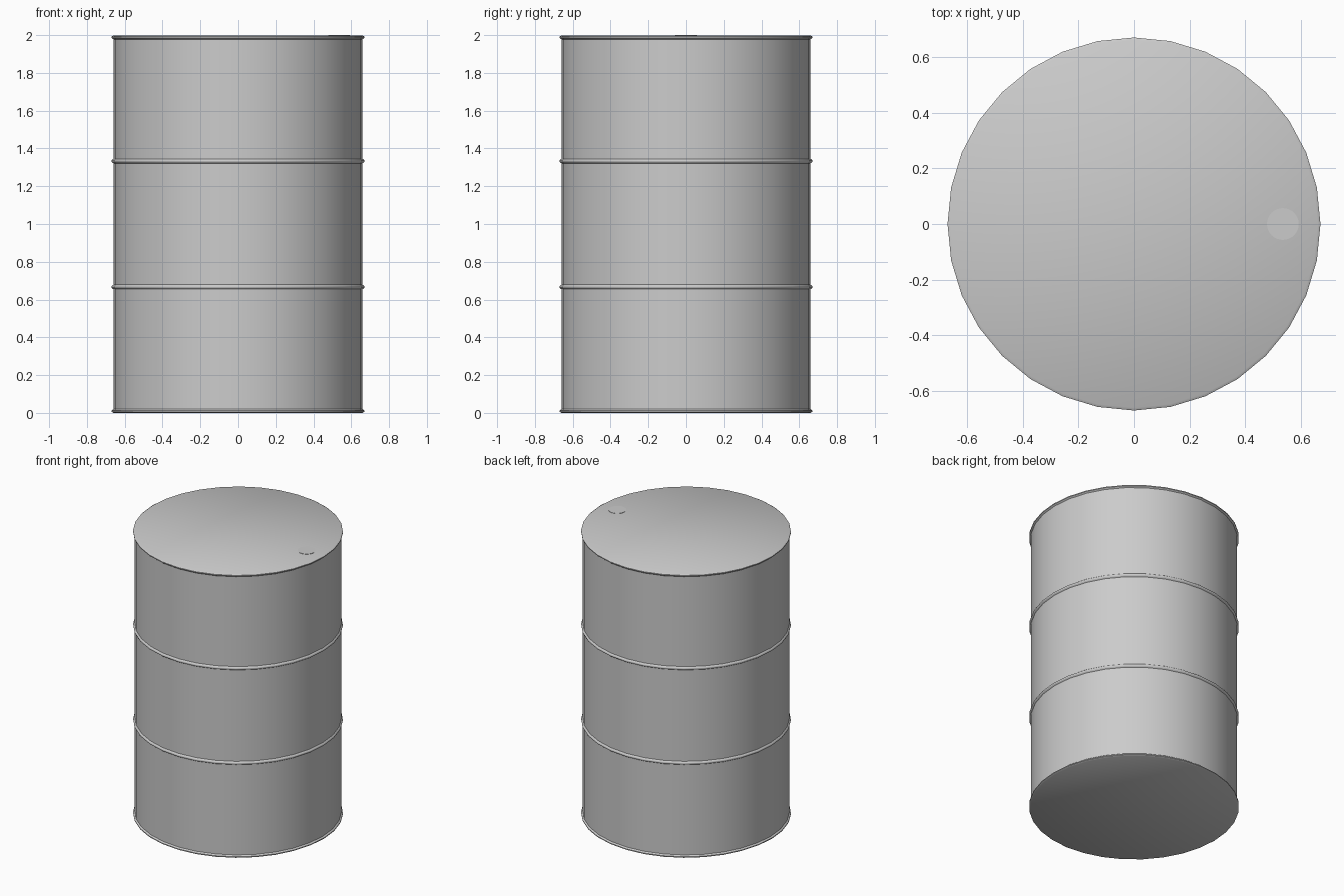
import bpy, bmesh
from math import sin, cos, pi, radians

if "Cube" in bpy.data.objects:
    bpy.data.objects.remove(bpy.data.objects["Cube"])


def lathe(name, profile, sides, center=(0, 0), angle=50):
    """Revolve an open (radius, z) profile about z and cap both ends."""
    bm = bmesh.new()
    rings = [[bm.verts.new((center[0] + r * cos(2 * pi * i / sides),
                            center[1] + r * sin(2 * pi * i / sides), z))
              for i in range(sides)] for r, z in profile]
    for a, b in zip(rings, rings[1:]):
        for i in range(sides):
            j = (i + 1) % sides
            bm.faces.new((a[i], a[j], b[j], b[i]))
    bm.faces.new(rings[0][::-1])
    bm.faces.new(rings[-1])
    mesh = bpy.data.meshes.new(name)
    bm.to_mesh(mesh)
    bm.free()
    obj = bpy.data.objects.new(name, mesh)
    bpy.context.collection.objects.link(obj)
    bpy.context.view_layer.objects.active = obj
    obj.select_set(True)
    bpy.ops.object.shade_smooth_by_angle(angle=radians(angle))
    obj.select_set(False)
    return obj


R, BULGE, H = 0.66, 0.67, 1.998


def bead(z):
    """Raised rolling hoop around the shell."""
    return [(R, z - 0.012), (BULGE - 0.002, z - 0.006), (BULGE, z),
            (BULGE - 0.002, z + 0.006), (R, z + 0.012)]


# Drum shell with rolled rims at both ends and two hoops
bottom_rim = [(R, 0), (BULGE, 0.006), (BULGE, 0.012), (R, 0.02)]
top_rim = [(r, H - z) for r, z in reversed(bottom_rim)]
lathe("drum_body", bottom_rim + bead(2 / 3) + bead(4 / 3) + top_rim, 32)

# Thin filler cap on the lid
lathe("filler_cap", [(0.057, H - 0.01), (0.057, 2.0)], 32, (0.535, 0), 30)
